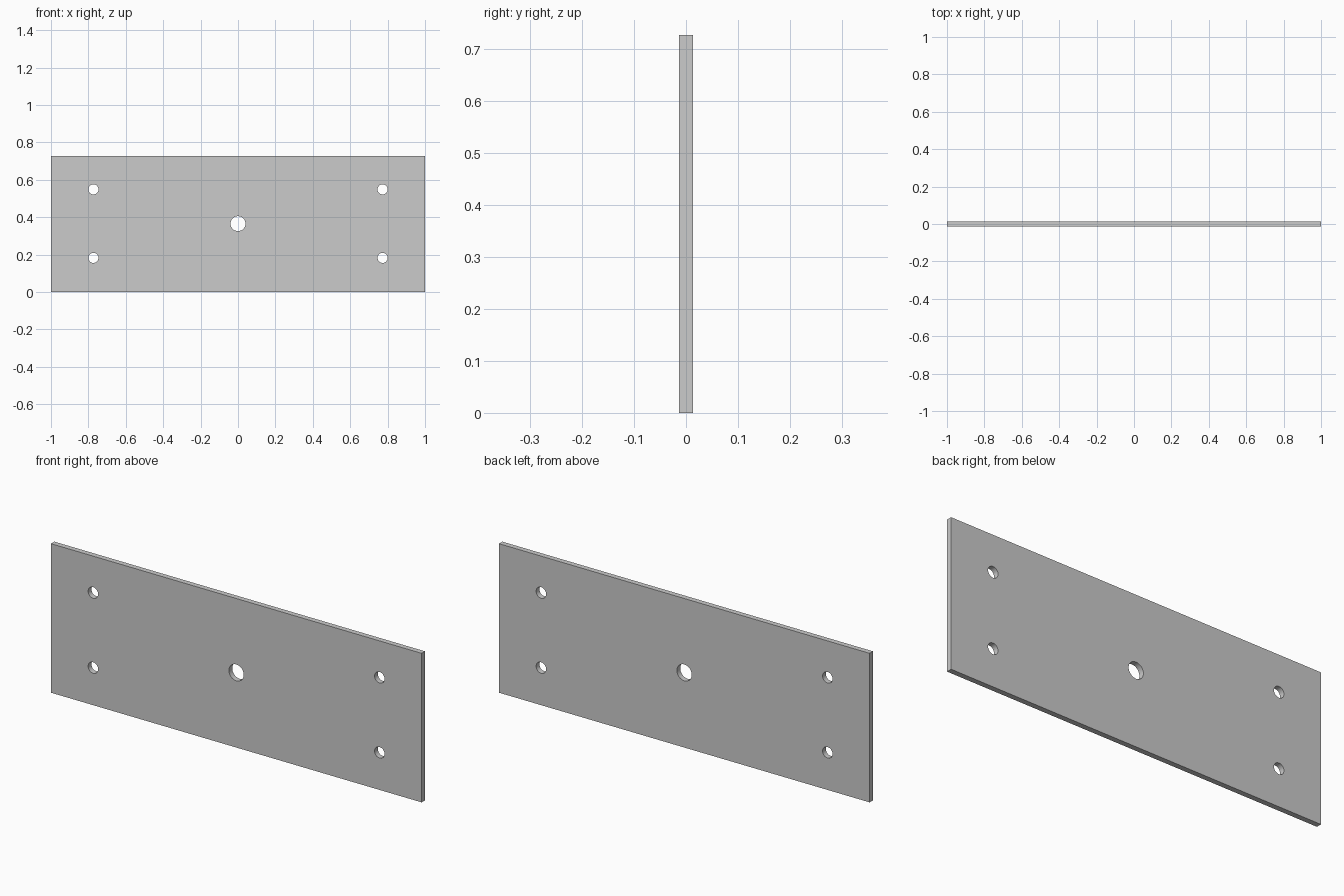
import bpy, math

if "Cube" in bpy.data.objects:
    bpy.data.objects.remove(bpy.data.objects["Cube"])

WIDTH, HEIGHT, THICK = 2.0, 0.727, 0.026
MID = HEIGHT / 2 + 0.002

curve = bpy.data.curves.new("mounting_plate", 'CURVE')
curve.dimensions = '2D'
curve.fill_mode = 'BOTH'
curve.extrude = THICK / 2


def add_loop(points):
    """Closed straight-segment outline in the plate's plane."""
    s = curve.splines.new('POLY')
    s.points.add(len(points) - 1)
    for p, (x, y) in zip(s.points, points):
        p.co = (x, y, 0, 1)
    s.use_cyclic_u = True


def add_hole(cx, cy, r, n=32):
    add_loop([(cx + r * math.cos(2 * math.pi * i / n),
               cy + r * math.sin(2 * math.pi * i / n)) for i in range(n)])


# Rectangular outline
w = WIDTH / 2
add_loop([(-w, 0), (w, 0), (w, HEIGHT), (-w, HEIGHT)])

# Central hole and four corner screw holes
add_hole(0, MID, 0.04)
for sx in (-1, 1):
    for sz in (-1, 1):
        add_hole(sx * 0.773, MID + sz * 0.183, 0.027)

# Stand the plate upright and turn it into a mesh
plate = bpy.data.objects.new("mounting_plate", curve)
bpy.context.collection.objects.link(plate)
plate.rotation_euler.x = math.pi / 2
bpy.context.view_layer.objects.active = plate
plate.select_set(True)
bpy.ops.object.convert(target='MESH')
bpy.ops.object.transform_apply(location=False, rotation=True, scale=False)

# Weld the caps to the walls and fix the normals
bpy.ops.object.mode_set(mode='EDIT')
bpy.ops.mesh.select_all(action='SELECT')
bpy.ops.mesh.remove_doubles(threshold=0.0001)
bpy.ops.mesh.normals_make_consistent(inside=False)
bpy.ops.object.mode_set(mode='OBJECT')

# Round hole walls, crisp plate edges
bpy.ops.object.shade_smooth_by_angle(angle=math.radians(30))
